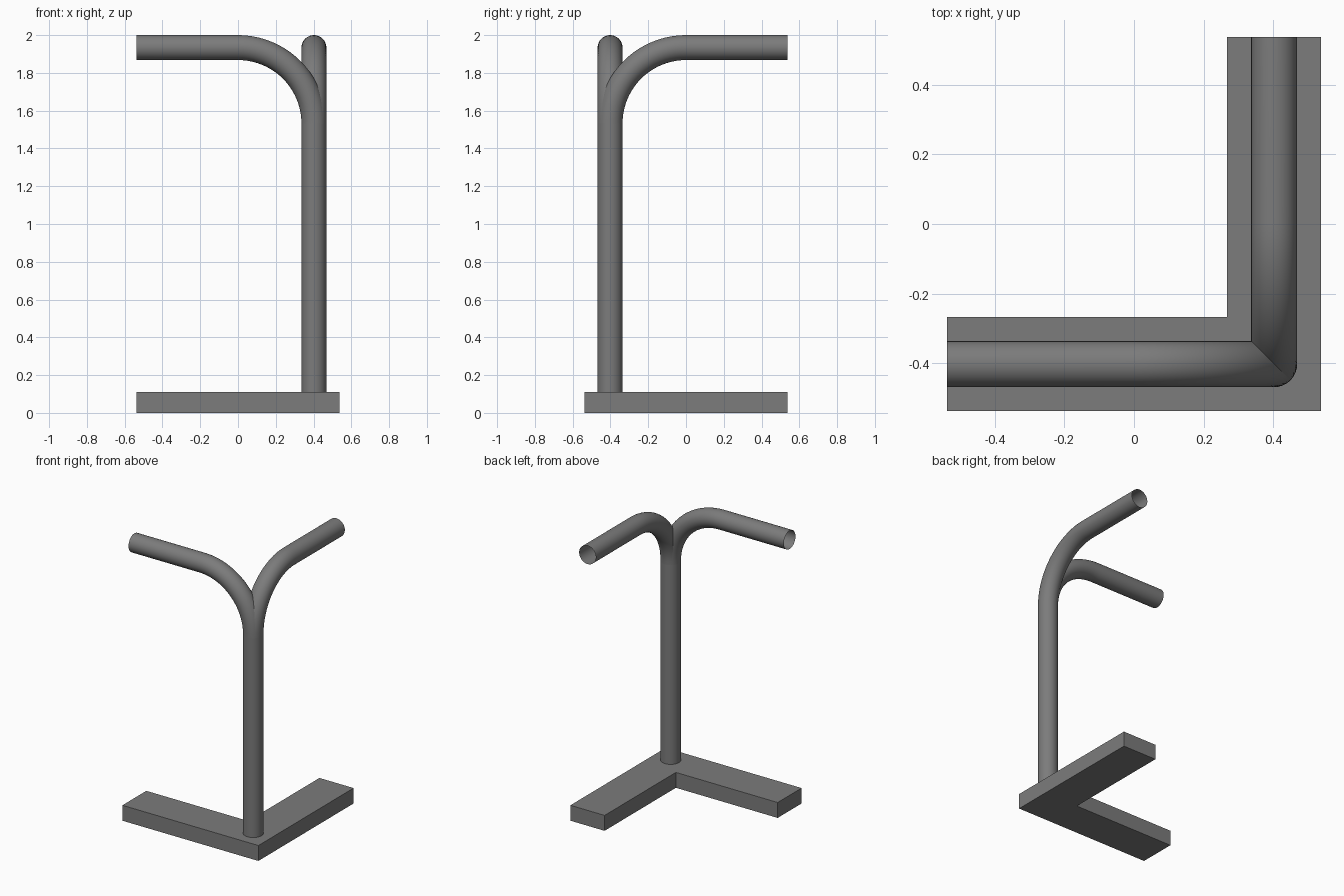
import bpy, bmesh
from math import sin, cos, pi
from mathutils import Vector

if "Cube" in bpy.data.objects:
    bpy.data.objects.remove(bpy.data.objects["Cube"], do_unlink=True)

HALF, WIDTH, BASE_H = 0.537, 0.27, 0.11
POST = Vector((0.402, -0.402, 0))
R, BEND, TOP = 0.066, 0.402, 2.0
SIDES, STEPS = 32, 20
BEND_Z = TOP - R - BEND

grey = bpy.data.materials.new("steel_grey")
grey.use_nodes = True
colour = (0.2, 0.2, 0.2, 1)
grey.diffuse_color = colour
grey.node_tree.nodes["Principled BSDF"].inputs["Base Color"].default_value = colour


def finish(bm, name, smooth=False):
    mesh = bpy.data.meshes.new(name)
    bm.to_mesh(mesh)
    bm.free()
    mesh.materials.append(grey)
    obj = bpy.data.objects.new(name, mesh)
    bpy.context.collection.objects.link(obj)
    if smooth:
        bpy.ops.object.select_all(action='DESELECT')
        obj.select_set(True)
        bpy.context.view_layer.objects.active = obj
        bpy.ops.object.shade_smooth_by_angle()
    return obj


def tube(path):
    """Open tube along (centre, tangent) pairs lying in the local xz plane."""
    bm = bmesh.new()
    rings = []
    for centre, tangent in path:
        side = Vector((0, 1, 0))
        out = side.cross(tangent)
        rings.append([bm.verts.new(centre + R * (cos(a) * out + sin(a) * side))
                      for a in (2 * pi * i / SIDES for i in range(SIDES))])
    for low, high in zip(rings, rings[1:]):
        for i in range(SIDES):
            j = (i + 1) % SIDES
            # Winding keeps normals pointing away from the tube axis
            bm.faces.new((low[i], high[i], high[j], low[j]))
    bm.normal_update()
    face = bm.faces[0] if not bm.faces.ensure_lookup_table() else None
    if face.normal.dot(face.calc_center_median() - path[0][0]) < 0:
        bmesh.ops.reverse_faces(bm, faces=bm.faces[:])
    return bm


# L-shaped base slab
bm = bmesh.new()
inner = HALF - WIDTH
outline = [(-HALF, -HALF), (HALF, -HALF), (HALF, HALF),
           (inner, HALF), (inner, -inner), (-HALF, -inner)]
bottom = bm.faces.new([bm.verts.new((x, y, 0)) for x, y in outline])
top = bmesh.ops.extrude_face_region(bm, geom=[bottom])
bmesh.ops.translate(bm, vec=(0, 0, BASE_H),
                    verts=[v for v in top["geom"] if isinstance(v, bmesh.types.BMVert)])
bmesh.ops.recalc_face_normals(bm, faces=bm.faces[:])
finish(bm, "base")

# Upright post
up = Vector((0, 0, 1))
bm = tube([(Vector((0, 0, BASE_H)), up), (Vector((0, 0, BEND_Z)), up)])
finish(bm, "post", True).location = POST

# Two bent arms, mitred where they meet
arm_path = []
for k in range(STEPS + 1):
    a = pi / 2 * k / STEPS
    arm_path.append((Vector((BEND * (cos(a) - 1), 0, BEND_Z + BEND * sin(a))),
                     Vector((-sin(a), 0, cos(a)))))
arm_path.append((Vector((-HALF - POST.x, 0, TOP - R)), Vector((-1, 0, 0))))

for name, mirrored in (("right_arm", False), ("back_arm", True)):
    bm = tube(arm_path)
    bmesh.ops.bisect_plane(bm, geom=bm.verts[:] + bm.edges[:] + bm.faces[:],
                           plane_co=(0, 0, 0), plane_no=(1, 1, 0), clear_outer=True)
    if mirrored:
        for v in bm.verts:
            v.co = Vector((-v.co.y, -v.co.x, v.co.z))
        bmesh.ops.reverse_faces(bm, faces=bm.faces[:])
    finish(bm, name, True).location = POST
